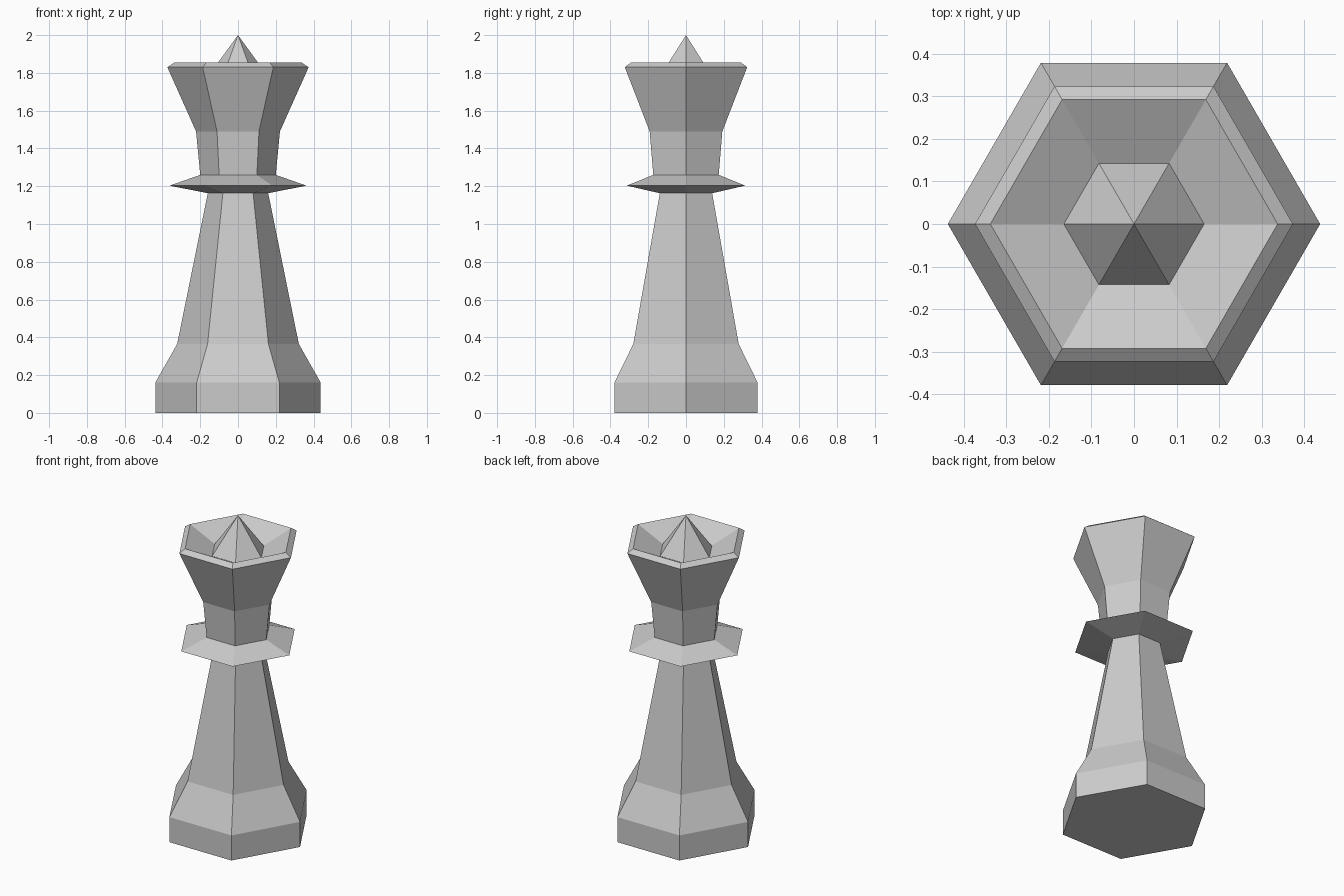
import bpy, bmesh, math

if "Cube" in bpy.data.objects:
    bpy.data.objects.remove(bpy.data.objects["Cube"])

SIDES = 6


def lathe(name, profile):
    """Revolve (radius, z) points into a closed flat-faced solid; radius 0 makes a tip."""
    bm = bmesh.new()
    rings = []
    for r, z in profile:
        if r == 0:
            rings.append([bm.verts.new((0, 0, z))] * SIDES)
        else:
            rings.append([bm.verts.new((r * math.cos(math.tau * i / SIDES),
                                        r * math.sin(math.tau * i / SIDES), z))
                          for i in range(SIDES)])
    bm.faces.new(rings[0][::-1])
    for low, high in zip(rings, rings[1:]):
        for i in range(SIDES):
            j = (i + 1) % SIDES
            corners = [low[i], low[j], high[j], high[i]]
            bm.faces.new(list(dict.fromkeys(corners)))
    bmesh.ops.recalc_face_normals(bm, faces=bm.faces)
    mesh = bpy.data.meshes.new(name)
    bm.to_mesh(mesh)
    bm.free()
    obj = bpy.data.objects.new(name, mesh)
    bpy.context.collection.objects.link(obj)
    return obj


# One continuous skin, section by section
base = [(0.438, 0), (0.438, 0.16)]
stem = [(0.322, 0.365), (0.16, 1.163)]
collar = [(0.362, 1.203), (0.20, 1.26)]
head = [(0.222, 1.49), (0.374, 1.83)]
rim = [(0.338, 1.854)]
bowl_and_point = [(0.165, 1.773), (0, 2.0)]

lathe("chess_queen", base + stem + collar + head + rim + bowl_and_point)
